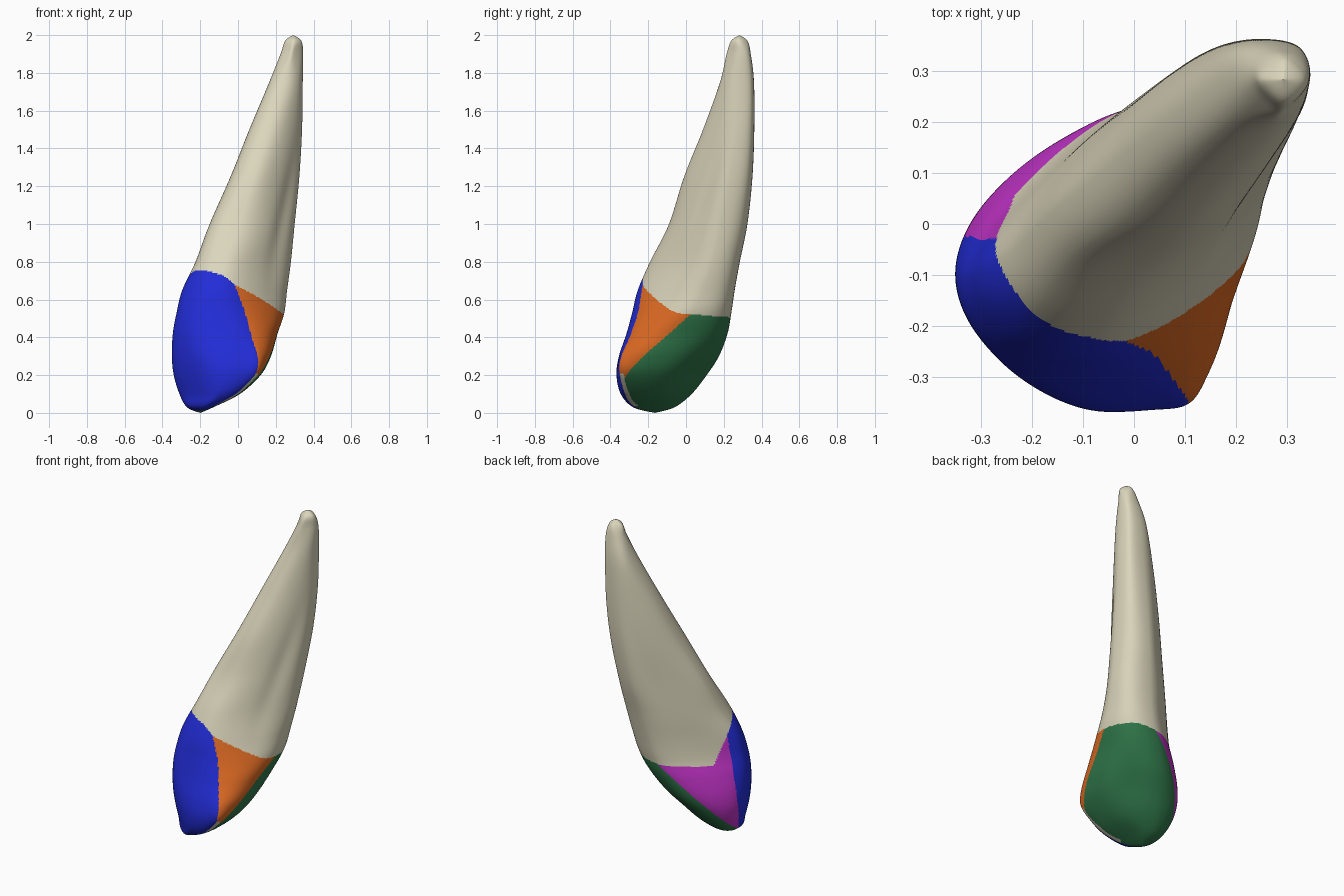
import bpy, bmesh, math
from math import exp, sqrt

if "Cube" in bpy.data.objects:
    bpy.data.objects.remove(bpy.data.objects["Cube"])

R2 = sqrt(2)

def pole(z, x, y):
    u, w = (x + y) / R2, (y - x) / R2
    return (z, x, x, y, y, u, u, w, w)

# Section extents by height: z, x min/max, y min/max, then both diagonals
ROWS = [
    pole(0, -.2, -.165),
    (.03, -.27, -.13, -.28, -.06, -.33, -.17, -.09, .12),
    (.10, -.31, .01, -.345, .03, -.345, -.06, -.22, .19),
    (.20, -.34, .12, -.368, .11, -.365, .05, -.30, .23),
    (.30, -.35, .175, -.355, .175, -.375, .15, -.312, .238),
    (.42, -.345, .21, -.315, .22, -.37, .225, -.27, .222),
    (.53, -.325, .245, -.285, .24, -.35, .275, -.225, .198),
    (.65, -.295, .26, -.255, .258, -.312, .31, -.185, .187),
    (.80, -.225, .28, -.19, .285, -.24, .348, -.15, .182),
    (1.0, -.15, .30, -.09, .325, -.125, .395, -.13, .172),
    (1.25, -.04, .325, -.01, .352, .01, .442, -.112, .16),
    (1.5, .06, .34, .09, .362, .145, .468, -.092, .138),
    (1.75, .165, .343, .18, .36, .275, .474, -.073, .105),
    (1.9, .225, .345, .215, .343, .345, .468, -.055, .06),
    (1.97, .25, .335, .24, .325, .37, .445, -.047, .03),
    pole(2, .293, .283),
]

def clamp(v):
    return max(0.0, min(1.0, v))

def curve(pts, t):
    """Piecewise linear lookup."""
    if t <= pts[0][0]:
        return pts[0][1]
    for (a, p), (b, q) in zip(pts, pts[1:]):
        if t <= b:
            return p + (q - p) * (t - a) / (b - a)
    return pts[-1][1]

def row_at(i, f):
    """Catmull-Rom blend between section rows."""
    n = len(ROWS) - 1
    rows = [ROWS[max(0, min(n, k))] for k in (i - 1, i, i + 1, i + 2)]
    return [.5 * (2 * b + (c - a) * f + (2 * a - 5 * b + 4 * c - d) * f * f
                  + (3 * b - a - 3 * c + d) * f ** 3) for a, b, c, d in zip(*rows)]

def section(row, steps):
    """Smooth closed outline touching the eight extents."""
    z, x0, x1, y0, y1, u0, u1, w0, w1 = row
    h = [x1, u1, y1, w1, -x0, -u0, -y0, -w0]
    h = [min(h[i], (h[i - 1] + h[(i + 1) % 8]) / R2) for i in range(8)]
    P = []
    for i in range(8):
        a = i * math.pi / 4
        t = (h[(i + 1) % 8] - h[i] / R2) * R2
        P.append((h[i] * math.cos(a) - t * math.sin(a),
                  h[i] * math.sin(a) + t * math.cos(a)))
    out = []
    for i in range(8):
        A, B, C = P[i - 1], P[i], P[(i + 1) % 8]
        for s in range(steps):
            f = s / steps
            k = ((1 - f) ** 2 / 2, .5 + f - f * f, f * f / 2)
            out.append(tuple(k[0] * A[j] + k[1] * B[j] + k[2] * C[j] for j in (0, 1)))
    return out

def sculpt(x, y, z, row):
    """Front corner ridge, hollow in the back of the crown, root grooves."""
    k = exp(-((x - .1) ** 2 + (y + .345) ** 2) / .0025 - ((z - .25) / .12) ** 2)
    x, y = x + .007 * k, y - .012 * k
    u, w = (x + y) / R2, (y - x) / R2
    uc, wc = (row[5] + row[6]) / 2, (row[7] + row[8]) / 2
    if u > uc:
        u -= .02 * exp(-((z - .27) / .11) ** 2 - ((w + .02) / .11) ** 2)
    g = exp(-((u - uc - .07) / .06) ** 2 - ((z - 1.1) / .35) ** 2)
    w += .012 * g if w < wc else -.004 * g
    return (u - w) / R2, (u + w) / R2, z

# Border curves between the coloured regions
NECK_A = [(-.28, .77), (-.22, .735), (-.17, .675), (.07, .555), (.13, .53), (.28, .51)]
NECK_B = [(-.27, .77), (-.215, .67), (-.125, .49), (.18, .495), (.28, .51)]
FRONT_A = [(0, -.3), (.05, -.275), (.1, -.235), (.2, -.183), (.3, -.168),
           (.42, -.158), (.55, -.15), (.67, -.165), (.78, -.19)]
FRONT_B = [(0, -.3), (.07, -.285), (.3, -.257), (.5, -.232), (.67, -.21), (.78, -.19)]

def region(c):
    u, w, z = (c.x + c.y) / R2, (c.y - c.x) / R2, c.z
    k = clamp((w + .1) / .2)
    if z > curve(NECK_A, u) * (1 - k) + curve(NECK_B, u) * k:
        return 0
    k = clamp((w + .22) / .4)
    edge = curve(FRONT_A, z) * (1 - k) + curve(FRONT_B, z) * k
    if u < edge:
        return 1
    if z < .21 and w < -.1 and u < edge + .025:
        return 0
    if z < (.34 if w < 0 else .312) + .96 * u:
        return 2
    return 3 if w < 0 else 4

# Tooth body: lofted sections
bm = bmesh.new()
STEPS, SUB = 32, 22
rings = []
for i in range(len(ROWS) - 1):
    for s in range(SUB + (i == len(ROWS) - 2)):
        row = row_at(i, s / SUB)
        z = max(0, min(2, row[0]))
        rings.append([bm.verts.new(sculpt(x, y, z, row)) for x, y in section(row, STEPS)])
for a, b in zip(rings, rings[1:]):
    n = len(a)
    for j in range(n):
        bm.faces.new((a[j], a[(j + 1) % n], b[(j + 1) % n], b[j]))
bmesh.ops.remove_doubles(bm, verts=bm.verts, dist=1e-5)
bmesh.ops.recalc_face_normals(bm, faces=bm.faces)
for f in bm.faces:
    f.smooth = True
    f.material_index = region(f.calc_center_median())

mesh = bpy.data.meshes.new("tooth")
bm.to_mesh(mesh)
bm.free()
for name, col in (("root_ivory", (.71, .67, .50)), ("front_blue", (.016, .026, .68)),
                  ("back_green", (.03, .19, .07)), ("side_orange", (.75, .15, .018)),
                  ("side_purple", (.56, .035, .60))):
    m = bpy.data.materials.new(name)
    m.diffuse_color = (*col, 1)
    m.use_nodes = True
    m.node_tree.nodes["Principled BSDF"].inputs["Base Color"].default_value = m.diffuse_color
    mesh.materials.append(m)
bpy.context.collection.objects.link(bpy.data.objects.new("tooth", mesh))
